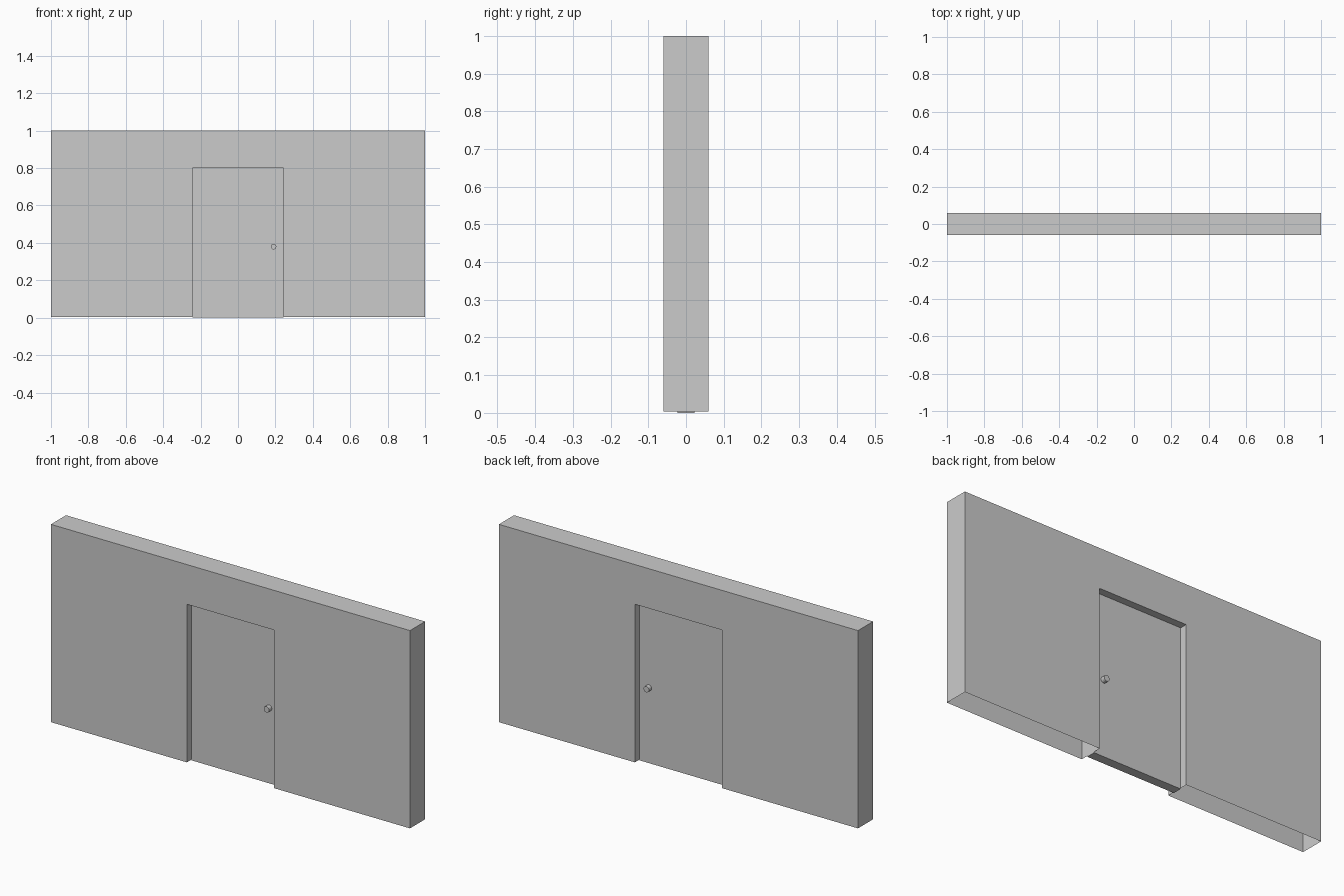
import bpy, bmesh
from math import radians
from mathutils import Matrix

if "Cube" in bpy.data.objects:
    bpy.data.objects.remove(bpy.data.objects["Cube"])

WALL_Y, WALL_Z = 0.06, 0.004
LEFT, RIGHT, HEAD = -0.243, 0.243, 0.8


def make_object(name, bm):
    bmesh.ops.recalc_face_normals(bm, faces=bm.faces)
    mesh = bpy.data.meshes.new(name)
    bm.to_mesh(mesh)
    bm.free()
    obj = bpy.data.objects.new(name, mesh)
    bpy.context.collection.objects.link(obj)
    return obj


def extrude_profile(points, half_depth):
    bm = bmesh.new()
    face = bm.faces.new([bm.verts.new((x, -half_depth, z)) for x, z in points])
    ext = bmesh.ops.extrude_face_region(bm, geom=[face], use_keep_orig=True)
    verts = [g for g in ext["geom"] if isinstance(g, bmesh.types.BMVert)]
    bmesh.ops.translate(bm, verts=verts, vec=(0, 2 * half_depth, 0))
    bmesh.ops.recalc_face_normals(bm, faces=bm.faces)
    return bm


# Wall with doorway, hollow and open along its underside
bm = extrude_profile([(-1, WALL_Z), (LEFT, WALL_Z), (LEFT, HEAD), (RIGHT, HEAD),
                      (RIGHT, WALL_Z), (1, WALL_Z), (1, 1), (-1, 1)], WALL_Y)
feet = [f for f in bm.faces if all(v.co.z < 0.01 for v in f.verts)]
bmesh.ops.delete(bm, geom=feet, context='FACES')
make_object("wall", bm)

# Door slab recessed between both wall faces
make_object("door", extrude_profile([(LEFT, 0), (RIGHT, 0), (RIGHT, HEAD), (LEFT, HEAD)], 0.023))

# Round knob on each side of the door
for name, side in (("front_knob", -1), ("back_knob", 1)):
    bm = bmesh.new()
    bmesh.ops.create_cone(bm, cap_ends=True, segments=16, radius1=0.015, radius2=0.015, depth=0.024,
                          matrix=Matrix.Translation((0.19, side * 0.033, 0.38))
                          @ Matrix.Rotation(radians(90), 4, 'X'))
    make_object(name, bm)
